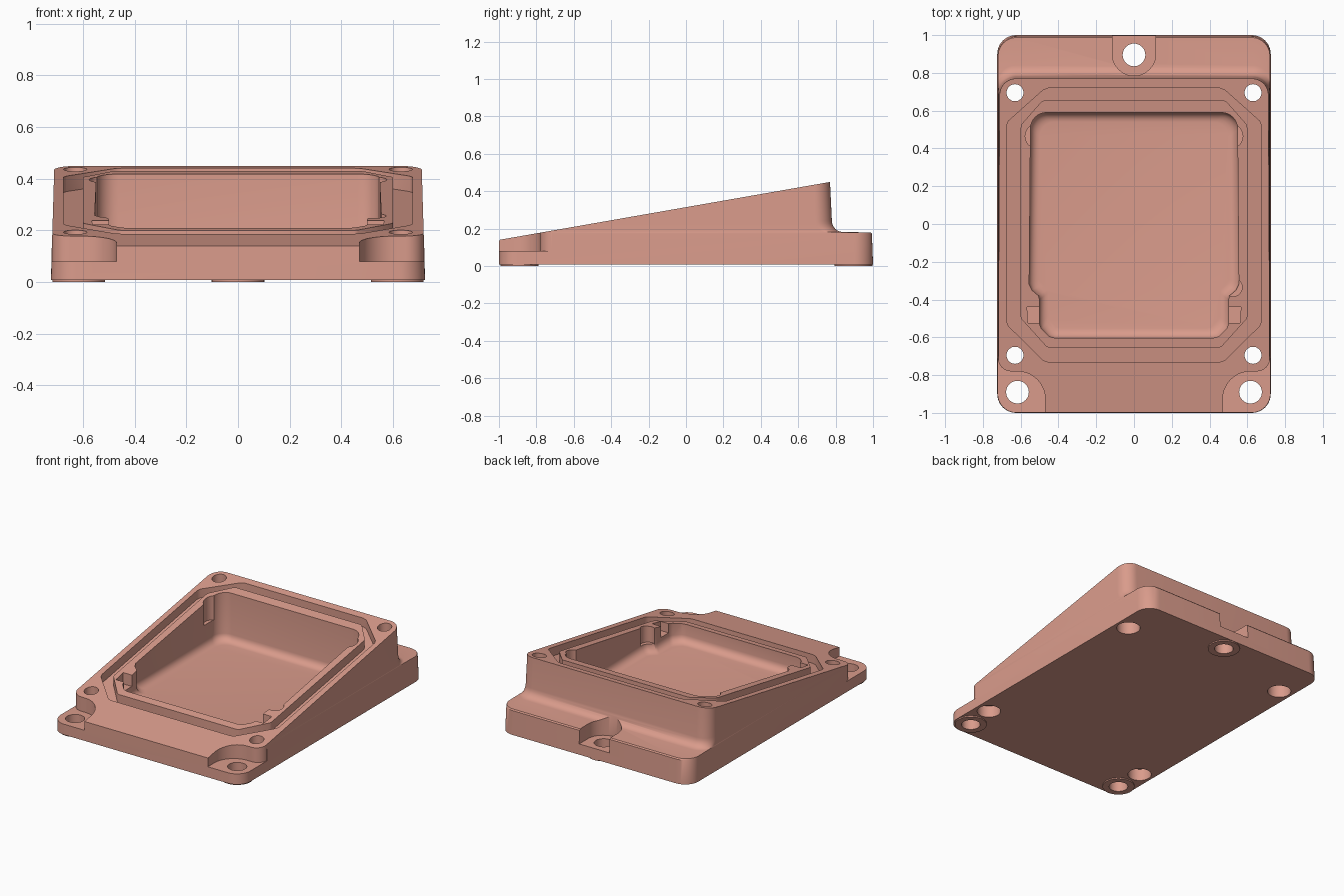
import bpy, bmesh
from math import sin, cos, pi, radians
from mathutils import Vector

if "Cube" in bpy.data.objects:
    bpy.data.objects.remove(bpy.data.objects["Cube"])

SLOPE = 0.175


def top_z(y):
    return 0.14 + SLOPE * (y + 1)


def loft(name, rings, cyclic=False):
    """Skin a stack of equal-length rings, capped or joined end to end."""
    bm = bmesh.new()
    vs = [[bm.verts.new(p) for p in r] for r in rings]
    n = len(vs[0])
    pairs = list(zip(vs, vs[1:])) + ([(vs[-1], vs[0])] if cyclic else [])
    for a, b in pairs:
        for i in range(n):
            j = (i + 1) % n
            bm.faces.new((a[i], a[j], b[j], b[i]))
    if not cyclic:
        bm.faces.new(vs[0][::-1])
        bm.faces.new(vs[-1])
    bmesh.ops.recalc_face_normals(bm, faces=bm.faces)
    me = bpy.data.meshes.new(name)
    bm.to_mesh(me)
    bm.free()
    ob = bpy.data.objects.new(name, me)
    bpy.context.collection.objects.link(ob)
    return ob


def arc(cx, cy, r, a0, a1, n=10):
    return [(cx + r * cos(radians(a0 + (a1 - a0) * i / n)),
             cy + r * sin(radians(a0 + (a1 - a0) * i / n))) for i in range(n + 1)]


def rounded(hx, y0, y1, r, z):
    pts = (arc(hx - r, y1 - r, r, 0, 90) + arc(-hx + r, y1 - r, r, 90, 180)
           + arc(-hx + r, y0 + r, r, 180, 270) + arc(hx - r, y0 + r, r, 270, 360))
    return [(x, y, z) for x, y in pts]


def prism(name, outline, z0, z1):
    return loft(name, [[(x, y, z) for x, y in outline] for z in (z0, z1)])


def cylinder(name, x, y, r, z0, z1):
    return prism(name, arc(x, y, r, 0, 360, 40)[:-1], z0, z1)


def combine(tool, op='DIFFERENCE'):
    tool.hide_render = True
    mod = body.modifiers.new(tool.name, 'BOOLEAN')
    mod.object, mod.operation, mod.solver = tool, op, 'EXACT'
    bpy.context.view_layer.objects.active = body
    bpy.ops.object.modifier_apply(modifier=mod.name)
    bpy.data.objects.remove(tool)


# Drafted body with rear shelf and filleted rear wall
rings = [rounded(0.724, -1, 1, 0.1, 0.008), rounded(0.720, -0.998, 0.994, 0.1, 0.172),
         rounded(0.7195, -0.998, 0.987, 0.097, 0.18)]
for i in range(7):
    a = pi / 2 * i / 6
    rings.append(rounded(0.719 - 0.0003 * i, -0.997, 0.84 - 0.06 * sin(a), 0.09,
                         0.182 + 0.06 * (1 - cos(a))))
rings.append(rounded(0.708, -0.995, 0.765, 0.085, 0.55))
body = loft("wedge_housing", rings)

# Sloping top face
bm = bmesh.new()
bm.from_mesh(body.data)
cut = bmesh.ops.bisect_plane(bm, geom=bm.verts[:] + bm.edges[:] + bm.faces[:],
                             plane_co=(0, -1, 0.14), plane_no=Vector((0, -SLOPE, 1)),
                             clear_outer=True)
bmesh.ops.edgenet_fill(bm, edges=[e for e in cut['geom_cut']
                                  if isinstance(e, bmesh.types.BMEdge)])
bmesh.ops.recalc_face_normals(bm, faces=bm.faces)
bm.to_mesh(body.data)
bm.free()


def mirror(half):
    return half + [(-x, y) for x, y in reversed(half)]


# Gasket groove following the slope, leaving a lip inside it
outer = mirror([(0.455, -0.73), (0.48, -0.722), (0.665, -0.54), (0.675, -0.515),
                (0.675, 0.52), (0.665, 0.545), (0.48, 0.71), (0.45, 0.72)])
inner = mirror([(0.45, -0.655), (0.465, -0.648), (0.594, -0.505), (0.60, -0.49),
                (0.60, 0.51), (0.594, 0.53), (0.49, 0.648), (0.475, 0.655)])
combine(loft("gasket_groove", [[(x, y, top_z(y) + d) for x, y in o] for o, d in
             ((outer, -0.06), (outer, 0.1), (inner, 0.1), (inner, -0.06))], True))

# Main cavity with rounded floor edge
half = ([(0.42, -0.603), (0.45, -0.595), (0.49, -0.555), (0.50, -0.53), (0.50, -0.40),
         (0.505, -0.38), (0.54, -0.35), (0.555, -0.32), (0.548, 0.50)]
        + arc(0.463, 0.505, 0.085, 0, 90, 8))
cavity = mirror(half)
floor_rings = []
for i in range(6):
    a = pi / 2 * i / 5
    k = 0.05 * (1 - sin(a))
    floor_rings.append([(x * (1 - k / 0.55), y * (1 - k / 0.6), 0.085 + 0.05 * (1 - cos(a)))
                        for x, y in cavity])
floor_rings.append([(x, y, 0.7) for x, y in cavity])
combine(loft("cavity", floor_rings))

# Relief pockets in the cavity walls
combine(cylinder("side_relief", 0.525, -0.335, 0.048, 0.14, 0.6))
for s in (-1, 1):
    combine(cylinder("rear_relief", s * 0.51, 0.465, 0.066, 0.24, 0.7))
    combine(prism("latch_pocket", [(s * x, y) for x, y in
                  ((0.48, -0.525), (0.562, -0.525), (0.566, -0.44), (0.48, -0.44))],
                  0.16, 0.5))

# Mounting recesses at both front corners and centre rear
corner = ([(0.85, -1.1), (0.47, -1.1)] + arc(0.617, -0.927, 0.147, 180, 90)
          + arc(0.65, -0.71, 0.07, 270, 355) + [(0.85, -0.70)])
for s in (-1, 1):
    combine(prism("corner_recess", [(s * x, y) for x, y in corner], 0.08, 0.6))
combine(prism("rear_recess", arc(0, 0.9, 0.115, 180, 360, 20)
              + [(0.115, 1.1), (-0.115, 1.1)], 0.08, 0.6))

# Mounting feet and through holes
mounts = ((-0.617, -0.89), (0.617, -0.89), (0, 0.895))
for x, y in mounts:
    combine(cylinder("foot_pad", x, y, 0.102, 0, 0.03), 'UNION')
for x, y in mounts:
    combine(cylinder("mount_hole", x, y, 0.06, -0.2, 0.6))

# Lid screw holes with counterbores underneath
for x in (-0.63, 0.63):
    for y, depth in ((-0.695, 0.09), (0.695, 0.25)):
        combine(cylinder("screw_hole", x, y, 0.045, -0.2, 0.7))
        combine(cylinder("counterbore", x, y, 0.075, -0.2, depth))

# Finish
mat = bpy.data.materials.new("salmon")
mat.diffuse_color = (0.70, 0.33, 0.26, 1)
mat.use_nodes = True
mat.node_tree.nodes["Principled BSDF"].inputs["Base Color"].default_value = mat.diffuse_color
body.data.materials.clear()
body.data.materials.append(mat)
bpy.ops.object.select_all(action='DESELECT')
body.select_set(True)
bpy.context.view_layer.objects.active = body
bpy.ops.object.shade_smooth_by_angle(angle=radians(30))
